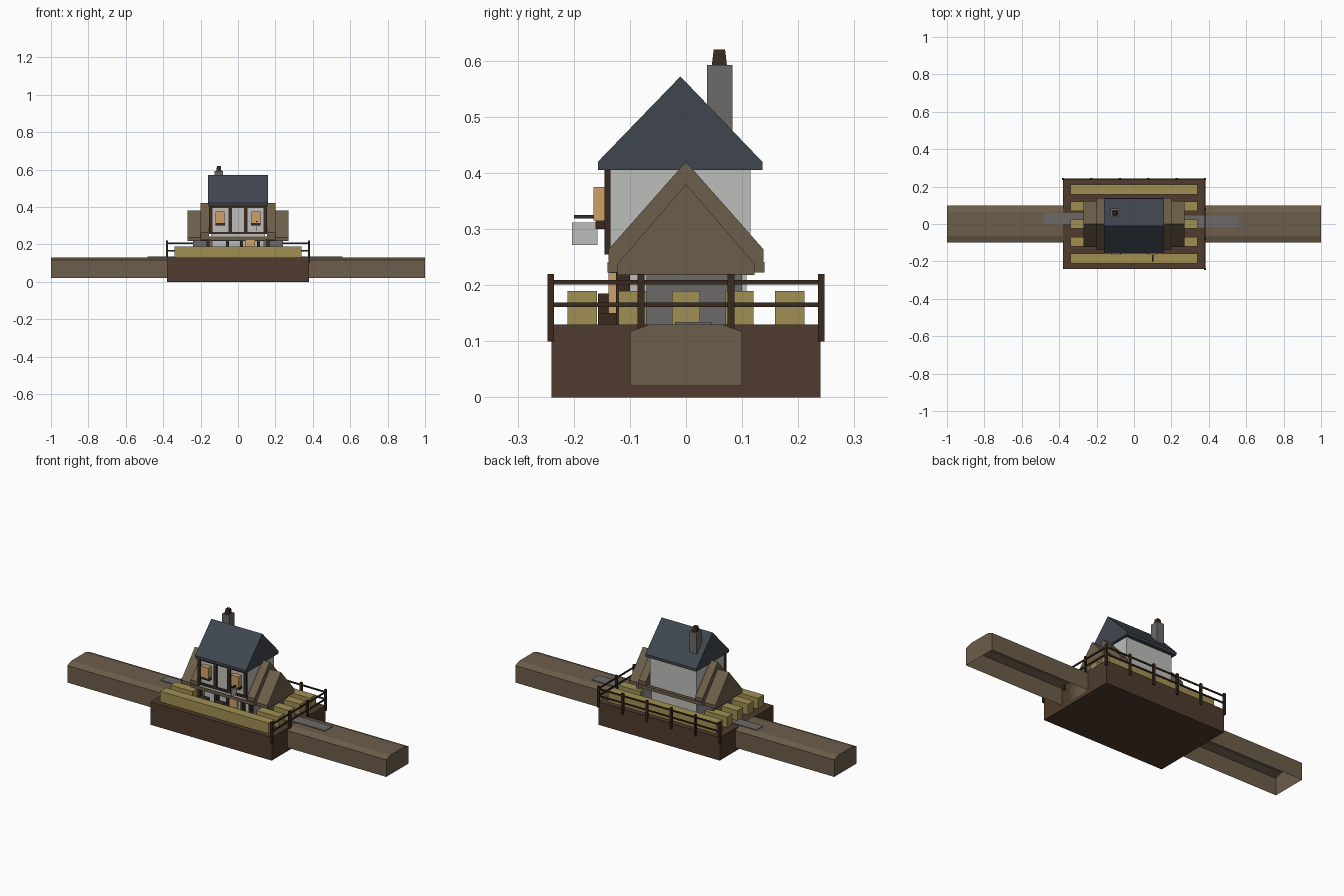
import bpy, bmesh, math

if "Cube" in bpy.data.objects:
    bpy.data.objects.remove(bpy.data.objects["Cube"])


def mat(name, rgb):
    m = bpy.data.materials.new(name)
    lin = [((c / 255 + 0.055) / 1.055) ** 2.4 for c in rgb]
    m.diffuse_color = (*lin, 1)
    m.use_nodes = True
    m.node_tree.nodes["Principled BSDF"].inputs["Base Color"].default_value = m.diffuse_color
    return m


EARTH = mat("dark earth", (78, 59, 45))
TAN = mat("tan brown", (108, 94, 74))
CROP = mat("crop yellow", (160, 144, 82))
SLATE = mat("slate blue", (64, 70, 79))
PLASTER = mat("pale plaster", (190, 191, 188))
STONE = mat("grey stone", (108, 106, 104))
TIMBER = mat("dark timber", (56, 42, 31))
GLOW = mat("warm orange", (208, 160, 106))


def finish(name, bm, m):
    bmesh.ops.recalc_face_normals(bm, faces=bm.faces)
    me = bpy.data.meshes.new(name)
    bm.to_mesh(me)
    bm.free()
    me.materials.append(m)
    ob = bpy.data.objects.new(name, me)
    bpy.context.collection.objects.link(ob)
    return ob


def box(name, x0, x1, y0, y1, z0, z1, m, taper=1.0):
    bm = bmesh.new()
    bmesh.ops.create_cube(bm, size=1)
    for v in bm.verts:
        k = taper if v.co.z > 0 else 1
        v.co = ((x0 + x1) / 2 + v.co.x * (x1 - x0) * k,
                (y0 + y1) / 2 + v.co.y * (y1 - y0) * k,
                z0 if v.co.z < 0 else z1)
    return finish(name, bm, m)


def prism(name, profile, x0, x1, m, open_bottom=False):
    """Extrude a (y, z) profile along x; the closing edge is the bottom."""
    bm = bmesh.new()
    a = [bm.verts.new((x0, y, z)) for y, z in profile]
    b = [bm.verts.new((x1, y, z)) for y, z in profile]
    bm.faces.new(a)
    bm.faces.new(b)
    n = len(profile)
    for i in range(n - 1 if open_bottom else n):
        j = (i + 1) % n
        bm.faces.new((a[i], a[j], b[j], b[i]))
    return finish(name, bm, m)


# Ground block and the two hollow causeways
box("ground_block", -.38, .38, -.24, .24, 0, .13, EARTH)
arm = [(-.1, .02), (-.1, .117), (-.065, .13), (.065, .13), (.1, .117), (.1, .02)]
prism("causeway_right", arm, .38, 1, TAN, True)
prism("causeway_left", arm, -1, -.38, TAN, True)

# Stone paths
box("path_right", .2, .56, -.02, .045, .128, .134, STONE)
box("path_left", -.485, -.2, 0, .06, .128, .134, STONE)

# Crop rows: long ones front and back, short ones at the sides
for s in (-1, 1):
    y = s * .185
    box("long_crop_row", -.34, .34, y - .026, y + .026, .13, .19, CROP)
    for y in (-.095, 0, .095):
        x = sorted((s * .2, s * .34))
        box("short_crop_row", *x, y - .025, y + .025, .13, .19, CROP)

# Ground floor
box("stone_footing", -.24, .24, -.07, .1, .13, .22, STONE)
box("ground_floor_wall", -.14, .14, -.1, .108, .13, .23, PLASTER)
box("door", .04, .09, -.138, -.123, .13, .225, GLOW)
box("door_step", .02, .11, -.157, -.12, .13, .15, TIMBER)
for x in (-.16, -.055, .02, .11, .16):
    box("porch_post", x - .008, x + .008, -.125, -.1, .13, .225, TIMBER)
for x in (-.12, -.02):
    box("porch_crate", x - .025, x + .025, -.157, -.12, .13, .185, TIMBER)

# Upper floor
box("floor_slab", -.2, .2, -.12, .115, .218, .24, TAN)
for s in (-1, 1):
    box("floor_beam", -.2, .2, s * .131 - .009, s * .131 + .009, .223, .241, TAN)
box("upper_wall", -.145, .145, -.137, .115, .222, .41, PLASTER)

# Timber frame on the front
for x in (-.145, -.042, .042, .145):
    box("frame_post", x - .009, x + .009, -.145, -.135, .255, .406, TIMBER)
for z in (.255, .394):
    box("frame_rail", -.154, .154, -.145, -.135, z, z + .012, TIMBER)

# Glowing bay windows with sills
for x in (-.095, .095):
    box("bay_window", x - .024, x + .024, -.165, -.137, .315, .375, GLOW)
    box("window_sill", x - .026, x + .026, -.161, -.137, .3, .315, TIMBER)

# Hanging sign
box("sign_arm", .097, .103, -.2, -.15, .319, .325, TIMBER)
box("sign_plate", .098, .102, -.203, -.158, .272, .312, PLASTER)

# Main roof
prism("main_roof", [(-.157, .405), (-.157, .42), (-.01, .572), (.136, .42),
                    (.136, .405)], -.16, .16, SLATE)

# Stepped side gables
big = [(-.12, .22), (-.138, .243), (-.138, .264), (0, .42),
       (.138, .264), (.138, .243), (.12, .22)]
small = [(-.122, .218), (-.122, .238), (0, .38), (.122, .238), (.122, .218)]
for s in (-1, 1):
    prism("inner_gable", big, *sorted((s * .155, s * .2)), TAN)
    prism("outer_gable", small, *sorted((s * .2, s * .27)), TAN)

# Chimney
box("chimney", -.125, -.08, .037, .083, .42, .592, STONE)
box("chimney_pot", -.116, -.089, .046, .073, .592, .62, TIMBER, .75)


# Fence along the back and the right side
def post(x, y):
    box("fence_post", x - .006, x + .006, y - .006, y + .006, .1, .22, TIMBER)


for i in range(6):
    post(-.38 + i * .152, .241)
for y in (-.241, -.08, .08):
    post(.38, y)
for z in (.165, .205):
    box("back_rail", -.38, .38, .238, .244, z - .004, z + .004, TIMBER)
    box("side_rail", .377, .383, -.241, .241, z - .004, z + .004, TIMBER)
